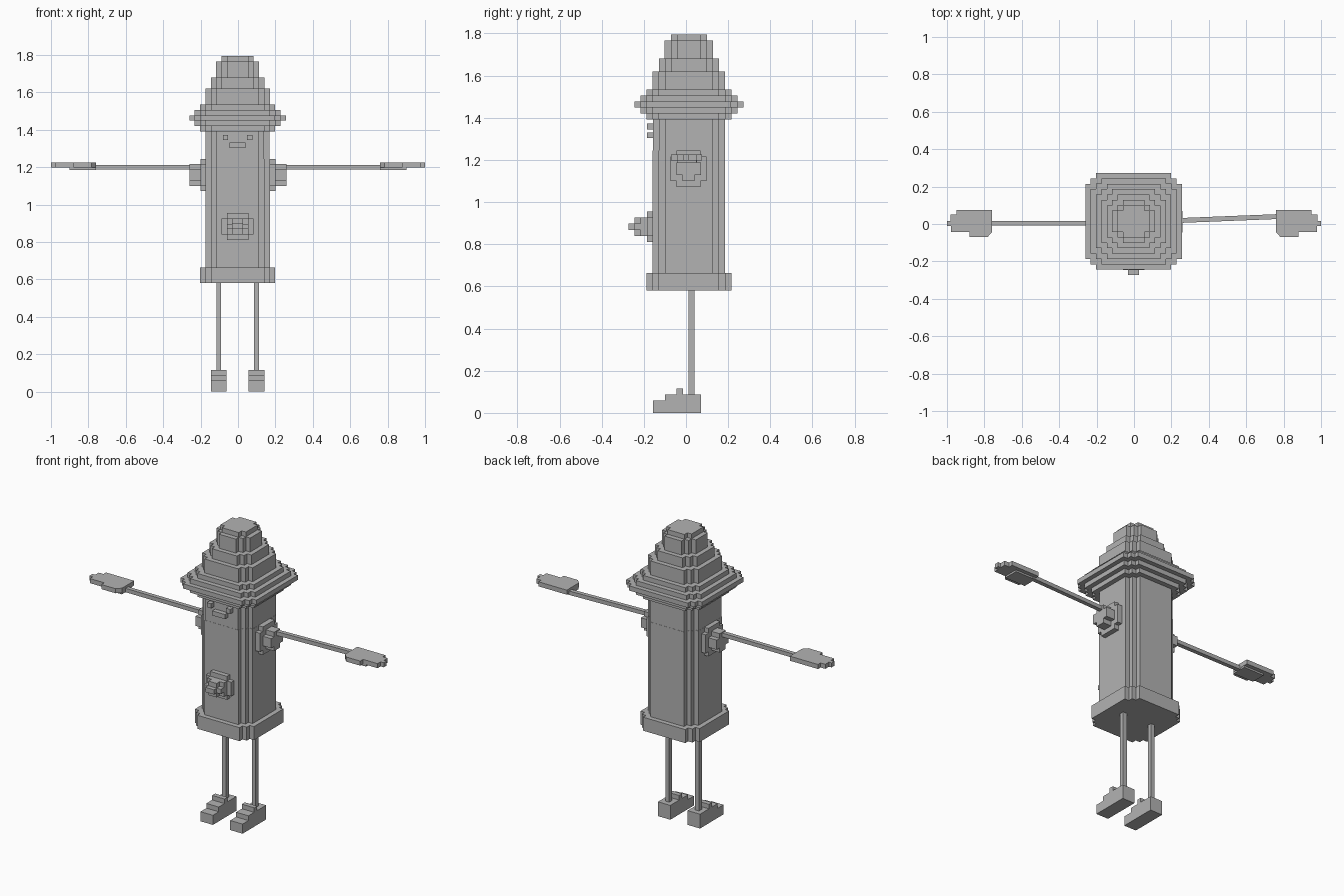
import bpy
import bmesh
from mathutils import Vector

cube = bpy.data.objects.get("Cube")
if cube:
    bpy.data.objects.remove(cube, do_unlink=True)

V = 0.0287            # edge of one small block
CX, CY = -0.002, 0.014  # axis of the body

grey = bpy.data.materials.new("plain_grey")
grey.use_nodes = True
GREY = (0.45, 0.45, 0.45, 1)
grey.diffuse_color = GREY
grey.node_tree.nodes["Principled BSDF"].inputs["Base Color"].default_value = GREY


def notched(a, b, half_a, half_b, steps):
    """Rectangle centred on (a, b) with stair-stepped corners."""
    corner = [(half_a, half_b - steps * V)]
    for i in range(1, steps + 1):
        corner.append((half_a - i * V, half_b - (steps - i + 1) * V))
        corner.append((half_a - i * V, half_b - (steps - i) * V))
    points = []
    for sa, sb in ((1, 1), (-1, 1), (-1, -1), (1, -1)):
        run = corner if sa * sb > 0 else corner[::-1]
        points += [(a + sa * p, b + sb * q) for p, q in run]
    return points


def rect(a0, a1, b0, b1):
    return [(a0, b0), (a1, b0), (a1, b1), (a0, b1)]


PLACE = {
    "x": lambda a, b, t: (t, a, b),
    "y": lambda a, b, t: (a, t, b),
    "z": lambda a, b, t: (a, b, t),
}


def build(name, axis, layers):
    """Object made of extruded profiles: (profile, start, end) along an axis."""
    bm = bmesh.new()
    for profile, lo, hi in layers:
        verts = [bm.verts.new(PLACE[axis](a, b, lo)) for a, b in profile]
        face = bm.faces.new(verts)
        top = bmesh.ops.extrude_face_region(bm, geom=[face])["geom"]
        moved = [g for g in top if isinstance(g, bmesh.types.BMVert)]
        bmesh.ops.translate(bm, verts=moved, vec=Vector(PLACE[axis](0, 0, hi - lo)))
    bmesh.ops.recalc_face_normals(bm, faces=bm.faces[:])
    mesh = bpy.data.meshes.new(name)
    bm.to_mesh(mesh)
    bm.free()
    mesh.materials.append(grey)
    obj = bpy.data.objects.new(name, mesh)
    bpy.context.collection.objects.link(obj)
    return obj


def tier(half, lo, hi, steps=2):
    return (notched(CX, CY, half, half, steps), lo, hi)


# Body, head and base
build("base", "z", [tier(0.201, 0.58, 0.663)])
build("body", "z", [tier(0.172, 0.663, 1.244)])
build("head", "z", [tier(0.171, 1.244, 1.391)])

# Brim and stepped cap
brim_halves = [0.201, 0.23, 0.258, 0.23, 0.201]
build("brim", "z", [tier(h, 1.391 + i * V, 1.391 + (i + 1) * V)
                    for i, h in enumerate(brim_halves)])
build("cap", "z", [tier(0.172, 1.534, 1.62), tier(0.143, 1.62, 1.68),
                   tier(0.115, 1.68, 1.766), tier(0.086, 1.766, 1.795, 1)])

# Face
for side, x in (("right", -0.067), ("left", 0.063)):
    build(side + "_eye", "y", [(rect(x - V / 2, x + V / 2, 1.344, 1.372), -0.186, -0.15)])
build("mouth", "y", [(rect(-0.045, 0.041, 1.303, 1.331), -0.186, -0.15)])

# Front nozzle
build("nozzle", "y", [
    (notched(CX, 0.883, 0.086, 0.072, 1), -0.186, -0.15),
    (notched(CX, 0.883, 0.057, 0.043, 0), -0.215, -0.186),
    (notched(CX, 0.883, 0.057, 0.043, 1), -0.245, -0.215),
    (notched(CX, 0.883, 0.029, 0.0145, 0), -0.272, -0.245)])

# Limbs on both sides
hand_outline = [(0.758, 0.075), (0.95, 0.075), (0.95, 0.05), (0.982, 0.05),
                (0.982, 0.015), (1.0, 0.015), (1.0, -0.012), (0.978, -0.012),
                (0.978, -0.042), (0.88, -0.042), (0.88, -0.07), (0.783, -0.07),
                (0.758, -0.042)]
for side, s in (("right", -1), ("left", 1)):
    build(side + "_side_cap", "x", [
        (notched(0.012, 1.158, 0.086, 0.086, 1), s * 0.165, s * 0.201),
        (notched(0.012, 1.158, 0.058, 0.058, 1), s * 0.201, s * 0.258)])

    arm = build(side + "_arm", "x", [(rect(-0.009, 0.017, 1.187, 1.211), s * 0.25, s * 0.78)])
    if s > 0:  # this arm slants slightly backwards
        for v in arm.data.vertices:
            v.co.y += 0.015 + 0.02 * (v.co.x - 0.25) / 0.5

    hand = [(s * x, y) for x, y in hand_outline]
    build(side + "_hand", "z", [
        (hand, 1.197, 1.225),
        (rect(s * 0.76, s * 0.9, -0.042, 0.05), 1.186, 1.197)])

    x = s * 0.101 - 0.002
    build(side + "_leg", "z", [(rect(x - 0.013, x + 0.013, 0.012, 0.04), 0.08, 0.59)])
    build(side + "_foot", "z", [
        (rect(x - 0.042, x + 0.042, -0.157, 0.071), 0, 0.059),
        (rect(x - 0.042, x + 0.042, -0.1, 0.071), 0.059, 0.088),
        (rect(x - 0.042, x + 0.042, -0.044, -0.015), 0.088, 0.116)])
